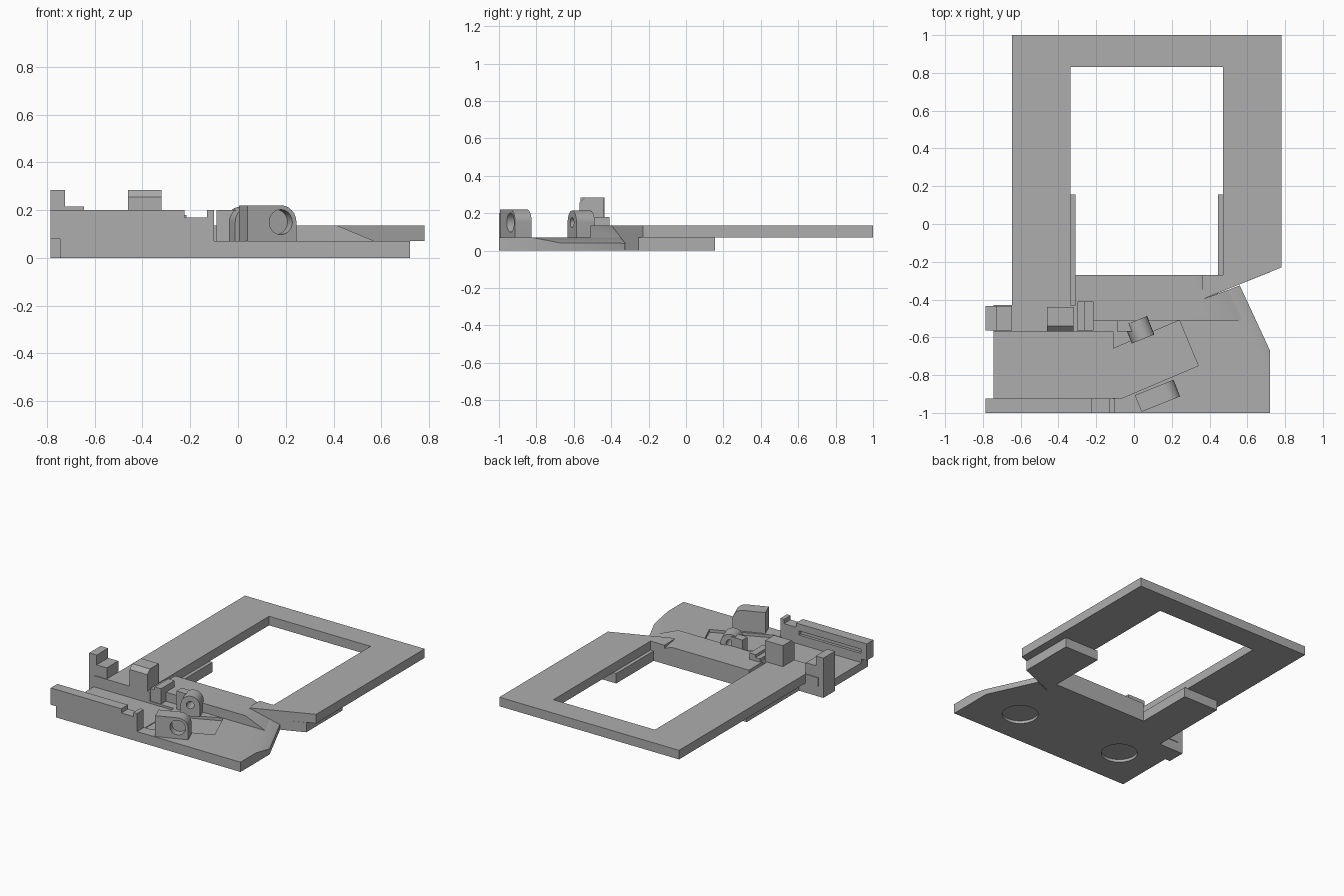
import bpy, bmesh, math
from mathutils import Vector, Matrix

if "Cube" in bpy.data.objects:
    bpy.data.objects.remove(bpy.data.objects["Cube"])

grey = bpy.data.materials.new("plain grey")
grey.use_nodes = True
tone = (0.42, 0.42, 0.42, 1)
grey.diffuse_color = tone
grey.node_tree.nodes["Principled BSDF"].inputs["Base Color"].default_value = tone


def make(name, bm):
    bmesh.ops.recalc_face_normals(bm, faces=bm.faces)
    me = bpy.data.meshes.new(name)
    bm.to_mesh(me)
    bm.free()
    me.materials.append(grey)
    ob = bpy.data.objects.new(name, me)
    bpy.context.collection.objects.link(ob)
    return ob


def prism(name, outline, low, high, matrix=None, plane=None):
    """Extrude an outline along z, then optionally slice or place it."""
    bm = bmesh.new()
    face = bm.faces.new([bm.verts.new((x, y, low)) for x, y in outline])
    top = bmesh.ops.extrude_face_region(bm, geom=[face])["geom"]
    verts = [v for v in top if isinstance(v, bmesh.types.BMVert)]
    bmesh.ops.translate(bm, verts=verts, vec=(0, 0, high - low))
    if plane:
        cut = bmesh.ops.bisect_plane(bm, geom=bm.verts[:] + bm.edges[:] + bm.faces[:],
                                     plane_co=plane[0], plane_no=plane[1], clear_outer=True)
        edges = [e for e in cut["geom_cut"] if isinstance(e, bmesh.types.BMEdge)]
        bmesh.ops.holes_fill(bm, edges=edges)
    if matrix:
        bm.transform(matrix)
    return make(name, bm)


def box(name, x0, x1, y0, y1, z0, z1):
    return prism(name, [(x0, y0), (x1, y0), (x1, y1), (x0, y1)], z0, z1)


def cylinder(name, radius, low, high, matrix, sides=40):
    pts = [(radius * math.cos(math.tau * i / sides), radius * math.sin(math.tau * i / sides))
           for i in range(sides)]
    return prism(name, pts, low, high, matrix)


def carve(target, cutter):
    mod = target.modifiers.new("cut", 'BOOLEAN')
    mod.operation = 'DIFFERENCE'
    mod.solver = 'EXACT'
    mod.object = cutter
    cutter.hide_render = True
    cutter.hide_set(True)


# Sloping plane that trims the deck and the base near the angled corner
slope = (Vector((.56, -.33, .04)), Vector((.905 * .46, .426 * .46, 1)).normalized())

# Thin rectangular frame with an angled lower corner
frame = prism("frame", [(-.645, -.435), (-.645, 1), (.78, 1), (.78, -.23), (.36, -.4),
                        (.36, -.27), (.47, -.27), (.47, .83), (-.335, .83), (-.335, -.435)],
              .07, .135)

# Base plate, raised deck and support tabs under the frame
base = prism("base_plate", [(-.745, -1), (.72, -1), (.72, -.67), (.56, -.325), (.445, -.37),
                            (.445, -.27), (-.31, -.27), (-.31, -.435), (-.745, -.435)],
             0, .07, plane=slope)
deck = prism("deck", [(-.31, -.51), (.65, -.51), (.56, -.325), (.36, -.4), (.36, -.27),
                      (-.31, -.27)], .07, .135, plane=slope)
prism("right_tab", [(.445, -.365), (.72, -.255), (.72, .155), (.445, .155)], 0, .07)
box("left_tab", -.59, -.31, -.435, .155, 0, .07)
box("right_tab_ledge", .445, .47, -.27, .155, .07, .071)
box("left_tab_ledge", -.335, -.31, -.27, .155, .07, .071)

# Shallow pockets in the base: channel, angled seat and two round recesses
carve(base, box("channel_cutter", -.8, -.11, -.925, -.57, .055, .2))
carve(base, prism("seat_cutter", [(-.11, -.66), (.24, -.51), (.34, -.75), (-.06, -.92),
                                  (-.11, -.92)], .05, .2))
for i, (x, y) in enumerate([(.375, -.73), (-.46, -.70)]):
    carve(base, cylinder("recess_cutter_%d" % i, .12, -.02, .02, Matrix.Translation((x, y, 0))))

# Front rail wall with an end notch and an inner groove
front = prism("front_rail", [(-.745, 0), (-.745, .08), (-.785, .08), (-.785, .2), (-.225, .2),
                             (-.225, .17), (-.13, .17), (-.13, .2), (-.1, .2), (-.1, 0)],
              .925, 1, Matrix.Rotation(math.pi / 2, 4, 'X'))
carve(front, box("groove_cutter", -.74, -.25, -.945, -.9, .12, .15))

# Rear rail with stepped post, chamfered clamp and stop
box("rear_rail", -.745, -.3, -.57, -.43, .07, .135)
box("post_foot", -.785, -.645, -.565, -.435, 0, .215)
box("post_tower", -.785, -.725, -.565, -.435, .215, .285)
side = Matrix(((0, 0, 1, 0), (1, 0, 0, 0), (0, 1, 0, 0), (0, 0, 0, 1)))
prism("clamp", [(-.57, .07), (-.57, .255), (-.54, .285), (-.44, .285), (-.44, .07)],
      -.46, -.32, side)
box("stop_low", -.3, -.265, -.565, -.41, .07, .16)
box("stop_high", -.265, -.215, -.565, -.41, .07, .18)
box("holder_web", -.09, 0, -.57, -.51, .07, .2)

# Angled axis shared by both holders: local x across, local y up, local z along it
along = Vector((.37, -.93, 0)).normalized()
across = Vector((-along.y, along.x, 0))
axis = Matrix.Identity(4)
for col, vec in enumerate((across, Vector((0, 0, 1)), along)):
    for row in range(3):
        axis[row][col] = vec[row]
axis.translation = (-.087, -.27, .15)


def holder(name, left, radius, low, high, round_left):
    """Upright block with a rounded top and a bore along the axis."""
    arc = [(radius * math.cos(math.pi * i / 24), radius * math.sin(math.pi * i / 24))
           for i in range(25 if round_left else 13)]
    pts = [(radius, -.08)] + arc
    pts += [(-left, -.08)] if round_left else [(-left, radius), (-left, -.08)]
    ob = prism(name, pts, low, high, axis)
    carve(ob, cylinder(name + "_bore", .026, low - .05, high + .05, axis))
    return ob


rear = holder("rear_holder", .064, .064, .26, .365, True)
fore = holder("front_holder", .15, .07, .625, .72, False)
carve(fore, cylinder("counterbore_cutter", .052, .665, .8, axis))

# Trough running from the rear holder to the frame opening
trough = cylinder("trough_cutter", .065, -.1, .262, axis)
carve(deck, trough)

# Smooth the round parts while keeping edges sharp
for ob in (deck, rear, fore, base):
    bpy.ops.object.select_all(action='DESELECT')
    ob.select_set(True)
    bpy.context.view_layer.objects.active = ob
    for mod in list(ob.modifiers):
        bpy.ops.object.modifier_apply(modifier=mod.name)
    bpy.ops.object.shade_smooth_by_angle(angle=math.radians(30))
